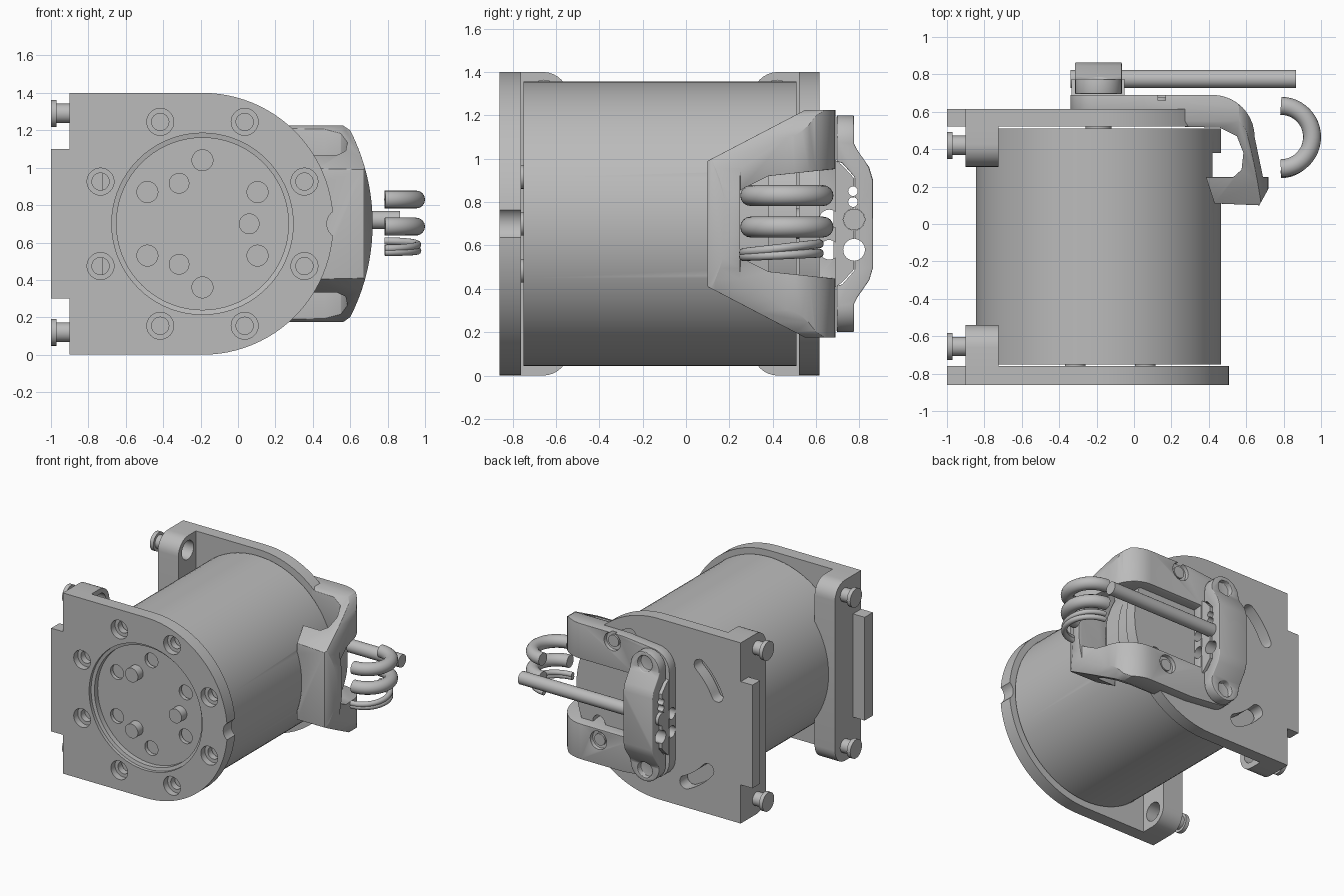
import bpy, bmesh
from math import sin, cos, radians, pi
from mathutils import Vector

old = bpy.data.objects.get("Cube")
if old:
    bpy.data.objects.remove(old, do_unlink=True)

grey = bpy.data.materials.new("plain grey")
grey.use_nodes = True
grey.diffuse_color = (0.5, 0.5, 0.5, 1)
grey.node_tree.nodes["Principled BSDF"].inputs["Base Color"].default_value = (0.5, 0.5, 0.5, 1)

CX, CZ = -0.19, 0.70   # motor axis
parts = []


def polar(r, deg, cx=CX, cz=CZ):
    return cx + r * cos(radians(deg)), cz + r * sin(radians(deg))


def arc(cx, cz, r, a0, a1, n=10):
    return [polar(r, a0 + (a1 - a0) * i / n, cx, cz) for i in range(n + 1)]


def place(axis, a, b, t):
    return {"x": (t, a, b), "y": (a, t, b), "z": (a, b, t)}[axis]


def loft(name, axis, rings):
    """Solid through matching outlines, each given as (points, position along axis)."""
    bm = bmesh.new()
    loops = [[bm.verts.new(place(axis, a, b, t)) for a, b in pts] for pts, t in rings]
    bm.faces.new(loops[0])
    bm.faces.new(loops[-1])
    for low, high in zip(loops, loops[1:]):
        for i in range(len(low)):
            j = (i + 1) % len(low)
            bm.faces.new((low[i], low[j], high[j], high[i]))
    bmesh.ops.recalc_face_normals(bm, faces=bm.faces)
    me = bpy.data.meshes.new(name)
    bm.to_mesh(me)
    bm.free()
    me.materials.append(grey)
    ob = bpy.data.objects.new(name, me)
    bpy.context.collection.objects.link(ob)
    parts.append(ob)
    return ob


def prism(name, axis, pts, lo, hi):
    return loft(name, axis, [(pts, lo), (pts, hi)])


def rod(name, axis, centre, r, lo, hi, n=32):
    return prism(name, axis, arc(*centre, r, 0, 360 - 360 / n, n - 1), lo, hi)


def box(name, x0, x1, y0, y1, z0, z1):
    return prism(name, "z", [(x0, y0), (x1, y0), (x1, y1), (x0, y1)], z0, z1)


def apply_mods(ob):
    bpy.context.view_layer.objects.active = ob
    for m in list(ob.modifiers):
        bpy.ops.object.modifier_apply(modifier=m.name)


def carve(ob, tool, op="DIFFERENCE"):
    m = ob.modifiers.new("carve", "BOOLEAN")
    m.operation, m.solver, m.object = op, "EXACT", tool
    apply_mods(ob)
    parts.remove(tool)
    bpy.data.objects.remove(tool, do_unlink=True)


def soften(ob, width, segments=3):
    m = ob.modifiers.new("soften", "BEVEL")
    m.width, m.segments, m.limit_method, m.angle_limit = width, segments, "ANGLE", radians(40)
    apply_mods(ob)


def mirrored(half):
    """Outline from its upper half, mirrored about the motor axis height."""
    return half + [(a, 2 * CZ - b) for a, b in reversed(half)]


# Motor body with a flat at the cable exit
motor = rod("motor_body", "y", (CX, CZ), 0.655, -0.75, 0.51, 96)
carve(motor, box("cutter", 0.42, 0.6, 0.2, 0.38, 0.3, 1.1))
rod("rear_boss", "y", (CX, CZ), 0.07, 0.5, 0.53)

# End plates, each with a flange, edge tab and two screws
outline = [(-0.9, 0)] + arc(CX, CZ, 0.7, -90, 90, 48) + [(-0.9, 1.4)]
plates = {}
for end, outer, inner, lip, hole_y in (("front", -0.86, -0.76, -0.54, -0.655),
                                       ("rear", 0.615, 0.52, 0.305, 0.42)):
    plates[end] = prism(end + "_plate", "y", outline, min(outer, inner), max(outer, inner))
    s = 1 if lip > inner else -1
    corner = [(lip - s * (0.12 - 0.12 * sin(a * pi / 16)), 1.28 + 0.12 * cos(a * pi / 16))
              for a in range(9)]
    flange = prism(end + "_flange", "x", mirrored([(inner, 1.4)] + corner), -0.9, -0.725)
    box(end + "_edge_tab", -1, -0.9, min(outer, inner), max(outer, inner), 0.3, 1.1)
    for label, z in (("lower", 0.12), ("upper", 1.29)):
        carve(flange, rod("cutter", "x", (hole_y, z), 0.072, -0.82, -0.7))
        rod(f"{end}_{label}_screw_neck", "x", (hole_y, z), 0.052, -0.975, -0.81)
        rod(f"{end}_{label}_screw_head", "x", (hole_y, z), 0.072, -1, -0.97)

# Front plate: recess, bolt circle, pin holes and edge notch
front = plates["front"]
ring = [arc(CX, CZ, r, 0, 355, 71) for r in (0.485, 0.46)]
carve(front, loft("cutter", "y", [(ring[0], -0.9), (ring[0], -0.835), (ring[1], -0.83),
                                  (ring[1], -0.79)]))
for k in range(8):
    spot = polar(0.59, 22.5 + 45 * k)
    carve(front, rod("cutter", "y", spot, 0.072, -0.9, -0.81))
    carve(front, rod("cutter", "y", spot, 0.046, -0.9, -0.7))
for k in range(6):
    carve(front, rod("cutter", "y", polar(0.34, 30 + 60 * k), 0.056, -0.9, -0.7))
for k in range(3):
    rod(f"drive_pin_{k + 1}", "y", polar(0.25, 120 * k), 0.055, -0.855, -0.74)
carve(front, rod("cutter", "y", (0.555, CZ), 0.08, -0.9, -0.7))

# Rear plate: four curved slots
for k in range(4):
    a0, a1 = 40 + 90 * k, 65 + 90 * k
    slot = arc(CX, CZ, 0.61, a0, a1) + arc(*polar(0.56, a1), 0.05, a1, a1 + 180, 8)[1:-1] \
        + arc(CX, CZ, 0.51, a1, a0) + arc(*polar(0.56, a0), 0.05, a0 + 180, a0 + 360, 8)[1:-1]
    carve(plates["rear"], prism("cutter", "y", slot, 0.4, 0.7))

# Cable bracket: bent profile trimmed to its side and back outlines
bend = [(-0.34, 0.612), (-0.34, 0.69)] + arc(0.42, 0.465, 0.225, 90, 0) + [
    (0.69, 0.25), (0.72, 0.25), (0.72, 0.19), (0.67, 0.1), (0.43, 0.11), (0.385, 0.25),
    (0.53, 0.25), (0.575, 0.29), (0.585, 0.38), (0.55, 0.47), (0.46, 0.515),
    (0.27, 0.52), (0.25, 0.612)]
bracket = prism("cable_bracket", "z", bend, 0.1, 1.3)
side = mirrored([(0.09, 0.985), (0.55, 1.225), (0.75, 1.225)])
carve(bracket, prism("cutter", "x", side, -0.5, 0.9), "INTERSECT")
sweep = arc(-0.38, CZ, 1.1, 27, 0, 10)
back = mirrored(arc(CX, 1.05, 0.15, 180, 90, 6) + [(0.2, 1.24), (0.54, 1.24)] + sweep[:-1])
carve(bracket, prism("cutter", "y", back, 0, 0.8), "INTERSECT")
window = mirrored([(0.25, 0.855), (0.38, 0.92), (0.8, 0.965)])
carve(bracket, prism("cutter", "x", window, -0.04, 1))
carve(bracket, rod("cutter", "y", (CX, CZ), 0.66, 0, 0.515, 96))
bracket_screws = [polar(0.57, 53.5), polar(0.57, -36.5)]
for spot in bracket_screws:
    carve(bracket, rod("cutter", "y", spot, 0.07, 0.66, 0.8))
soften(bracket, 0.02)
for k, spot in enumerate(bracket_screws):
    rod(f"bracket_screw_{k + 1}", "y", spot, 0.045, 0.58, 0.675)

# Clamp: raised seat on the bracket and a bowed cover over it
seat = prism("clamp_seat", "x", mirrored([(0.68, 1.0), (0.72, 0.97), (0.775, 0.91)]), -0.335, -0.05)
cover_side = mirrored([(0.695, 1.3), (0.775, 1.3), (0.775, 1.07), (0.79, 1.04), (0.845, 0.96),
                       (0.863, 0.9)])
inner_side = mirrored([(0.6, 1.01), (0.72, 0.98), (0.778, 0.915)])
cover = prism("clamp_cover", "x", cover_side, -0.315, -0.065)
carve(cover, prism("cutter", "x", inner_side, -0.5, 0.1))
capsule = arc(CX, 1.075, 0.125, 0, 180, 16) + arc(CX, 0.325, 0.125, 180, 360, 16)
carve(cover, prism("cutter", "y", capsule, 0.5, 1), "INTERSECT")
for z in (0.29, 1.11):
    carve(cover, rod("cutter", "y", (CX, z), 0.06, 0.74, 0.9))
soften(cover, 0.015)
cable_spots = [(0.775, 0.58, 0.05), (0.775, 0.72, 0.05), (0.77, 0.80, 0.022), (0.77, 0.85, 0.022),
               (0.66, 0.58, 0.045), (0.66, 0.72, 0.045)]
for y, z, r in cable_spots:
    for ob in (seat, cover) if y > 0.7 else (bracket,):
        carve(ob, rod("cutter", "x", (y, z), r, -0.5, 0.02))

# Straight cable and looped cable ends
rod("straight_cable", "x", (0.775, 0.72), 0.049, -0.34, 0.865)


def loop_cable(name, y, z, radius, r, tilt=0):
    path = bpy.data.curves.new(name, "CURVE")
    path.dimensions, path.bevel_depth, path.bevel_resolution = "3D", r, 6
    path.use_fill_caps = True
    line = path.splines.new("POLY")
    line.points.add(24)
    for i, p in enumerate(line.points):
        a = -pi / 2 + pi * i / 24
        p.co = (0.785 + radius * cos(a), y + radius * sin(a), z + tilt * sin(a), 1)
    ob = bpy.data.objects.new(name, path)
    bpy.context.collection.objects.link(ob)
    bpy.ops.object.select_all(action="DESELECT")
    ob.select_set(True)
    bpy.context.view_layer.objects.active = ob
    bpy.ops.object.convert(target="MESH")
    ob = bpy.context.view_layer.objects.active
    ob.data.materials.clear()
    ob.data.materials.append(grey)
    parts.append(ob)


loop_cable("upper_cable_loop", 0.465, 0.83, 0.167, 0.048)
loop_cable("lower_cable_loop", 0.465, 0.685, 0.167, 0.048)
loop_cable("upper_wire_loop", 0.44, 0.588, 0.175, 0.02, 0.02)
loop_cable("lower_wire_loop", 0.44, 0.556, 0.175, 0.02, 0.008)

# Smooth round surfaces, keep hard edges
bpy.ops.object.select_all(action="DESELECT")
for ob in parts:
    ob.select_set(True)
bpy.context.view_layer.objects.active = motor
bpy.ops.object.shade_smooth_by_angle(angle=radians(30))
